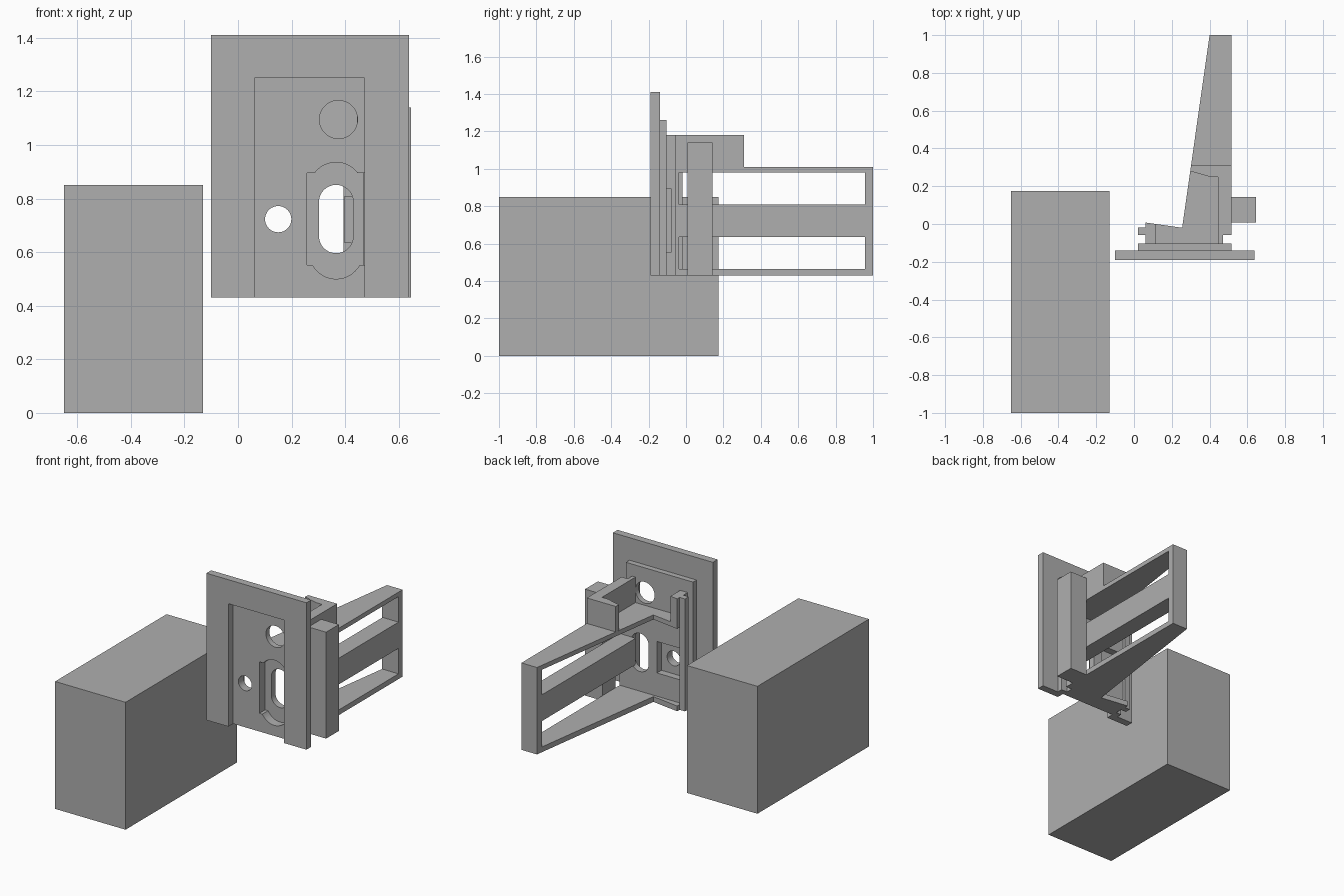
import bpy, bmesh, math

if "Cube" in bpy.data.objects:
    bpy.data.objects.remove(bpy.data.objects["Cube"])

grey = bpy.data.materials.new("plain grey")
grey.diffuse_color = (0.43, 0.43, 0.43, 1)
grey.use_nodes = True
grey.node_tree.nodes["Principled BSDF"].inputs["Base Color"].default_value = grey.diffuse_color


def prism(name, pts, lo, hi, axis="z"):
    """Extrude a 2D outline: (x, y) along z, or (x, z) along y."""
    bm = bmesh.new()
    place = (lambda p: (p[0], p[1], lo)) if axis == "z" else (lambda p: (p[0], lo, p[1]))
    face = bm.faces.new([bm.verts.new(place(p)) for p in pts])
    out = bmesh.ops.extrude_face_region(bm, geom=[face])
    move = (0, 0, hi - lo) if axis == "z" else (0, hi - lo, 0)
    bmesh.ops.translate(bm, vec=move,
                        verts=[g for g in out["geom"] if isinstance(g, bmesh.types.BMVert)])
    bmesh.ops.recalc_face_normals(bm, faces=bm.faces[:])
    me = bpy.data.meshes.new(name)
    bm.to_mesh(me)
    bm.free()
    me.materials.append(grey)
    ob = bpy.data.objects.new(name, me)
    bpy.context.collection.objects.link(ob)
    return ob


def rect(x0, x1, y0, y1):
    return [(x0, y0), (x1, y0), (x1, y1), (x0, y1)]


def box(name, x0, x1, y0, y1, z0, z1):
    return prism(name, rect(x0, x1, y0, y1), z0, z1)


def stadium(x, z0, z1, r, n=24):
    """Upright slot outline; equal z0 and z1 give a circle."""
    top = [(x + r * math.cos(math.pi * i / n), z1 + r * math.sin(math.pi * i / n))
           for i in range(n + 1)]
    low = [(x - r * math.cos(math.pi * i / n), z0 - r * math.sin(math.pi * i / n))
           for i in range(n + 1)]
    return top + low if z1 > z0 else top[:-1] + low[:-1]


def cut(ob, outlines):
    """Subtract (outline, y0, y1) prisms from ob."""
    for pts, y0, y1 in outlines:
        cutter = prism("cutter", pts, y0, y1, "y")
        cutter.hide_render = True
        mod = ob.modifiers.new("cut", "BOOLEAN")
        mod.operation, mod.solver, mod.object = "DIFFERENCE", "EXACT", cutter
        bpy.context.view_layer.update()
        me = bpy.data.meshes.new_from_object(
            ob.evaluated_get(bpy.context.evaluated_depsgraph_get()))
        ob.modifiers.clear()
        ob.data = me
        bpy.data.objects.remove(cutter)


# Separate solid block
box("block", -0.65, -0.13, -1.0, 0.175, 0, 0.85)

# Front frame, open at the bottom
prism("front_frame", [(-0.10, 0.43), (0.0625, 0.43), (0.0625, 1.25), (0.473, 1.25),
                      (0.473, 0.43), (0.638, 0.43), (0.638, 1.41), (-0.10, 1.41)],
      -0.19, -0.14, "y")

# Mounting plate and thicker body behind it, with holes and pockets
holes = [
    (stadium(0.375, 1.095, 1.095, 0.071), -0.3, 0.1),
    (stadium(0.15, 0.723, 0.723, 0.049), -0.3, 0.1),
    (stadium(0.366, 0.66, 0.787, 0.064), -0.3, 0.1),
    (rect(0.257, 0.475, 0.552, 0.895), -0.3, -0.08),
    (stadium(0.366, 0.60, 0.835, 0.10), -0.3, -0.08),
]
plate = box("mounting_plate", 0.02, 0.515, -0.14, -0.103, 0.43, 1.26)
cut(plate, holes)
body = box("plate_body", 0.06, 0.47, -0.103, -0.037, 0.43, 1.01)
cut(body, holes[1:] + [(rect(0.075, 0.24, 0.62, 0.83), -0.085, 0.1)])

# Side rails that leave a groove behind the plate
box("left_rail", 0.02, 0.06, -0.057, -0.018, 0.43, 1.18)
box("right_rail", 0.47, 0.515, -0.057, -0.037, 0.43, 1.01)

# Tapered arm: two shelves, straight middle bar, end post
shelf = [(0.06, -0.037), (0.06, 0.008), (0.255, -0.02), (0.40, 1.0),
         (0.515, 1.0), (0.515, -0.037)]
prism("bottom_shelf", shelf, 0.43, 0.465)
prism("top_shelf", shelf, 0.98, 1.01)
box("middle_bar", 0.397, 0.515, -0.037, 0.957, 0.635, 0.81)
prism("end_post", [(0.394, 0.957), (0.515, 0.957), (0.515, 1.0), (0.40, 1.0)], 0.465, 0.98)

# Upper hooks standing on the top shelf
prism("right_hook", [(0.445, -0.103), (0.47, -0.103), (0.47, -0.057), (0.515, -0.057),
                     (0.515, 0.31), (0.302, 0.31), (0.298, 0.28), (0.40, 0.25),
                     (0.445, 0.25)], 1.01, 1.18)
prism("left_hook", [(0.06, -0.103), (0.115, -0.103), (0.115, 0.0), (0.06, 0.008)], 1.01, 1.18)

# Outer side bar
box("side_bar", 0.515, 0.645, 0.008, 0.143, 0.43, 1.14)
